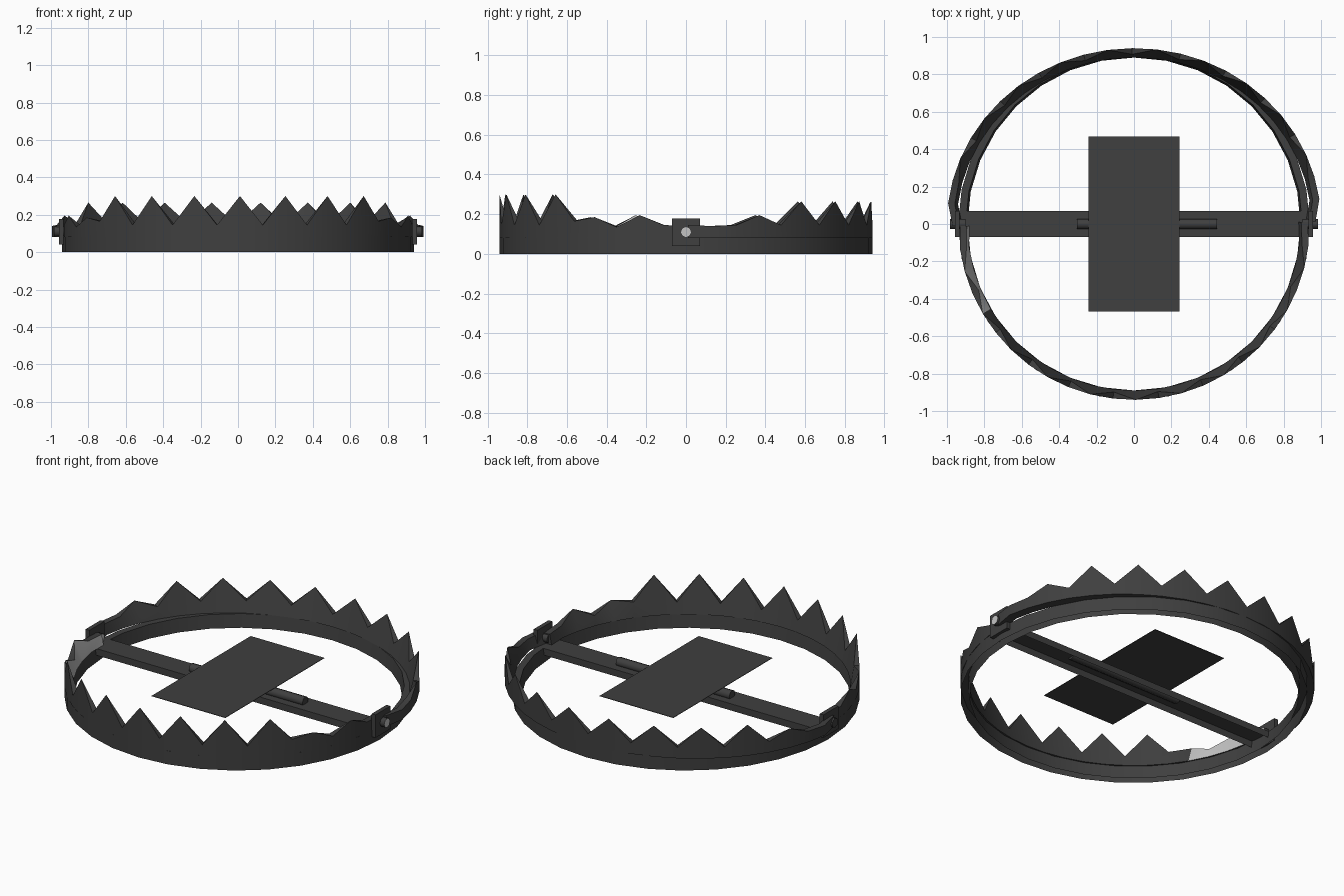
import bpy, bmesh, math
from mathutils import Matrix

if "Cube" in bpy.data.objects:
    bpy.data.objects.remove(bpy.data.objects["Cube"])


def material(name, v):
    m = bpy.data.materials.new(name)
    m.diffuse_color = (v, v, v, 1)
    m.use_nodes = True
    m.node_tree.nodes["Principled BSDF"].inputs["Base Color"].default_value = m.diffuse_color
    return m


iron = material("dark iron", 0.05)
bright = material("bright worn steel", 0.55)


def finish(bm, name, rule=None, fix=True, smooth=False):
    """Turn a bmesh into an object; rule(face) -> True gives the bright colour."""
    if fix:
        bmesh.ops.recalc_face_normals(bm, faces=bm.faces[:])
    bm.normal_update()
    for f in bm.faces:
        f.material_index = 1 if rule and rule(f) else 0
    me = bpy.data.meshes.new(name)
    bm.to_mesh(me)
    bm.free()
    me.materials.append(iron)
    me.materials.append(bright)
    ob = bpy.data.objects.new(name, me)
    bpy.context.collection.objects.link(ob)
    if smooth:
        bpy.ops.object.select_all(action='DESELECT')
        ob.select_set(True)
        bpy.context.view_layer.objects.active = ob
        bpy.ops.object.shade_smooth_by_angle(angle=math.radians(50))
    return ob


def box(name, lo, hi, open_bottom=False):
    bm = bmesh.new()
    bmesh.ops.create_cube(bm, size=1)
    for v in bm.verts:
        v.co = [lo[i] + (v.co[i] + 0.5) * (hi[i] - lo[i]) for i in range(3)]
    bm.normal_update()
    if open_bottom:
        down = [f for f in bm.faces if f.normal.z < -0.9]
        bmesh.ops.delete(bm, geom=down, context='FACES_ONLY')
    return finish(bm, name, fix=False)


def rod(name, x0, x1, z, r, sides, rule=None):
    bm = bmesh.new()
    m = Matrix.Translation(((x0 + x1) / 2, 0, z)) @ Matrix.Rotation(math.pi / 2, 4, 'Y')
    bmesh.ops.create_cone(bm, cap_ends=True, segments=sides, radius1=r, radius2=r,
                          depth=abs(x1 - x0), matrix=m)
    return finish(bm, name, rule, smooth=True)


# base ring: channel open underneath
def base_ring():
    bm = bmesh.new()
    n = 32
    prof = [(0.94, 0), (0.94, 0.08), (0.9, 0.08), (0.89, 0)]
    rows = []
    for i in range(n):
        a = 2 * math.pi * i / n
        rows.append([bm.verts.new((r * math.cos(a), r * math.sin(a), z)) for r, z in prof])
    for i in range(n):
        a, b = rows[i], rows[(i + 1) % n]
        for k in range(3):
            bm.faces.new((a[k], b[k], b[k + 1], a[k + 1]))
    return finish(bm, "base_ring", fix=False, smooth=True)


# toothed jaw: upright outer wall, inner wall leaning out to meet it at the tips
def jaw(name, side, xscale, end_x, first_peak, heights, rule=None):
    bm = bmesh.new()
    rows = []
    top_z = max(heights.values())
    for i in range(25):
        deg = -90 + 7.5 * i
        a = math.radians(deg)
        h = heights.get(abs(deg), 0.145)
        tooth = i % 2 == first_peak and h > 0.17
        sx = end_x / 0.94 if i in (0, 24) else xscale

        def vert(r, z):
            return bm.verts.new((r * math.sin(a) * sx, side * r * math.cos(a), z))
        inner, outer, top = vert(0.89, 0.08), vert(0.94, 0.08), vert(0.94, h)
        lean = 0.89 + 0.05 * (h - 0.08) / (top_z - 0.08)
        rows.append((inner, outer, top, top if tooth else vert(lean, h)))
    for a, b in zip(rows, rows[1:]):
        for k in range(4):
            j = (k + 1) % 4
            vs = list(dict.fromkeys((a[k], b[k], b[j], a[j])))
            if len(vs) > 2:
                bm.faces.new(vs)
    for r in (rows[0], rows[-1]):
        bm.faces.new(r)
    bmesh.ops.triangulate(bm, faces=bm.faces[:])
    # the jaws sit turned by a fraction of a degree
    bmesh.ops.rotate(bm, verts=bm.verts[:], matrix=Matrix.Rotation(0.011, 3, 'Z'))
    return finish(bm, name, rule, smooth=True)


def worn_inside(f):
    c = f.calc_center_median()
    return c.x < -0.7 and c.y > -0.46 and f.normal.x > 0.3


base_ring()
front_h = {0: 0.3, 15: 0.3, 30: 0.3, 45: 0.3, 52.5: 0.165, 60: 0.185,
           67.5: 0.135, 75: 0.195, 90: 0.14}
back_h = {7.5: 0.265, 22.5: 0.265, 37.5: 0.265, 52.5: 0.265, 67.5: 0.195, 82.5: 0.14}
jaw("front_jaw", -1, 1.0, 0.93, 0, front_h, worn_inside)
jaw("back_jaw", 1, 1.065, 0.97, 1, back_h)

# cross bar with upturned hinge plates and pins
box("cross_bar", (-0.955, -0.07, 0.04), (0.955, 0.07, 0.08), open_bottom=True)
for s, tag in ((-1, "left"), (1, "right")):
    xs = sorted((s * 0.932, s * 0.957))
    box(tag + "_hinge_plate", (xs[0], -0.07, 0.04), (xs[1], 0.07, 0.177))
    rod(tag + "_hinge_pin", s * 0.9, s * 0.985, 0.11, 0.028, 8,
        lambda f: f.normal.x > 0.9)

# pan axle and trigger pan
rod("pan_axle", -0.305, 0.445, 0.094, 0.028, 8)
box("trigger_pan", (-0.243, -0.467, 0.119), (0.243, 0.467, 0.122))
